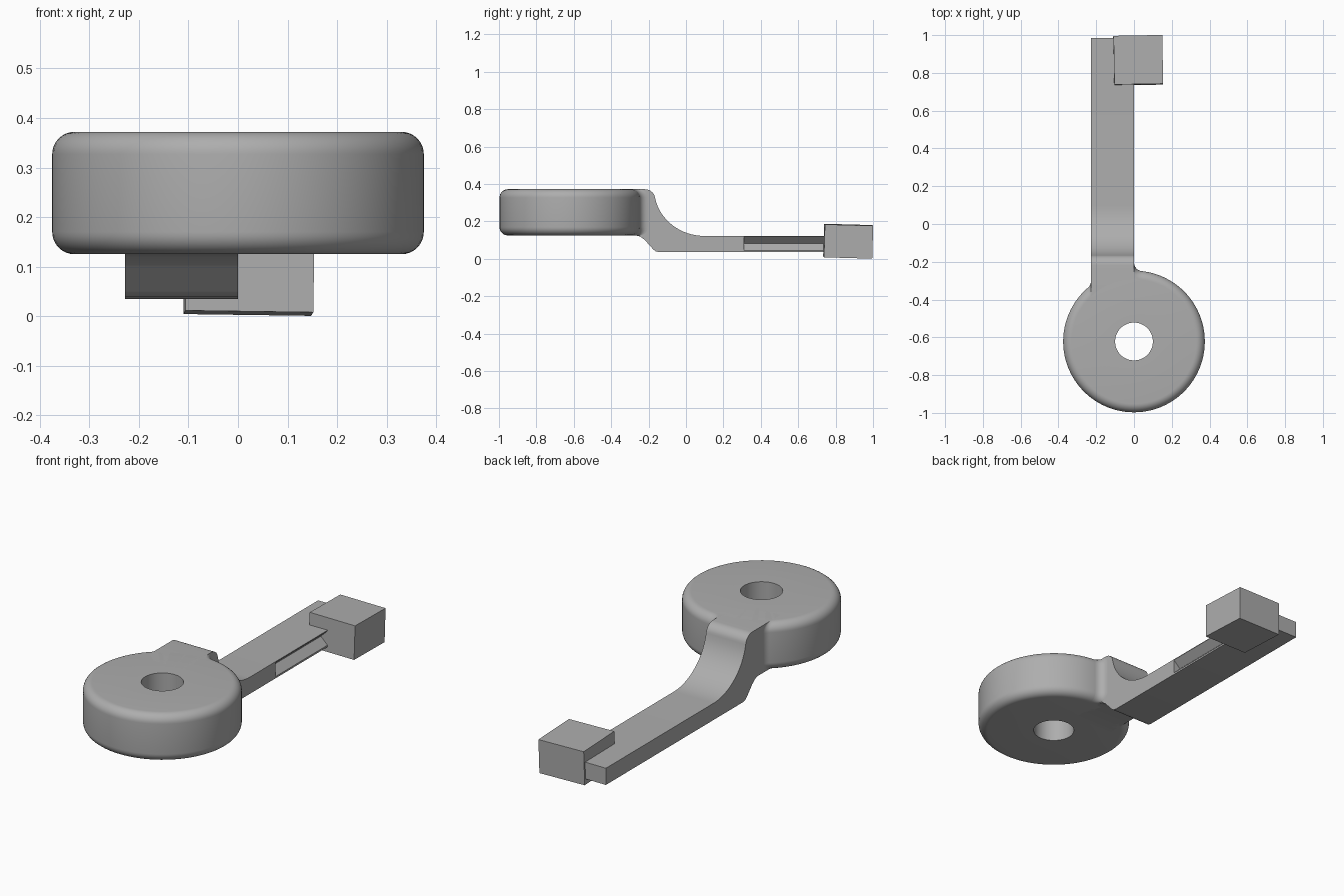
import bpy
import bmesh
from math import sin, cos, pi, sqrt, atan2, radians
from mathutils import Vector

if "Cube" in bpy.data.objects:
    bpy.data.objects.remove(bpy.data.objects["Cube"], do_unlink=True)

GREY = bpy.data.materials.new("plain grey")
GREY.use_nodes = True
COLOUR = (0.42, 0.42, 0.42, 1)
GREY.diffuse_color = COLOUR
GREY.node_tree.nodes["Principled BSDF"].inputs["Base Color"].default_value = COLOUR

HUB_Y, HUB_R, HOLE_R = -0.622, 0.375, 0.1
LOW, HIGH, ROUND = 0.125, 0.372, 0.045
ARM_LEFT, ARM_RIGHT = -0.228, 0.0


def loft(name, rings, closed=False, smooth=True):
    """Skin a list of equal point rings, capped or joined end to end."""
    bm = bmesh.new()
    loops = [[bm.verts.new(p) for p in ring] for ring in rings]
    n = len(loops[0])
    pairs = list(zip(loops, loops[1:]))
    if closed:
        pairs.append((loops[-1], loops[0]))
    else:
        bm.faces.new(loops[0])
        bm.faces.new(loops[-1])
    for a, b in pairs:
        for i in range(n):
            j = (i + 1) % n
            bm.faces.new((a[i], a[j], b[j], b[i]))
    bmesh.ops.recalc_face_normals(bm, faces=bm.faces)
    mesh = bpy.data.meshes.new(name)
    bm.to_mesh(mesh)
    bm.free()
    obj = bpy.data.objects.new(name, mesh)
    bpy.context.collection.objects.link(obj)
    mesh.materials.append(GREY)
    if smooth:
        shade(obj)
    return obj


def shade(obj):
    bpy.ops.object.select_all(action="DESELECT")
    obj.select_set(True)
    bpy.context.view_layer.objects.active = obj
    bpy.ops.object.shade_smooth_by_angle(angle=radians(35))


def arc(cx, cy, rx, ry, a0, a1, steps):
    """Points on an elliptical arc, angles in radians."""
    angles = [a0 + (a1 - a0) * i / steps for i in range(steps + 1)]
    return [(cx + rx * cos(a), cy + ry * sin(a)) for a in angles]


# Rounded rim section, as (radius, height) from bottom to top
rim = arc(HUB_R - ROUND, LOW + ROUND, ROUND, ROUND, -pi / 2, 0, 8)
rim += arc(HUB_R - ROUND, HIGH - ROUND, ROUND, ROUND, 0, pi / 2, 8)

# Hub: the section turned around the bore
section = [(HOLE_R, LOW)] + rim + [(HOLE_R, HIGH)]
turns = [2 * pi * i / 96 for i in range(96)]
loft("hub", [[(r * cos(a), HUB_Y + r * sin(a), z) for r, z in section]
             for a in turns], closed=True)

# Arm: side profile with a swept step down from the hub
side = [(-0.45, LOW), (-0.27, LOW), (-0.245, 0.119), (-0.22, 0.1),
        (-0.175, 0.05), (-0.16, 0.039), (-0.14, 0.035), (0.985, 0.035), (0.985, 0.122)]
side += arc(0.1, HIGH, 0.27, 0.25, -pi / 2, -pi + 0.2, 16)
side += arc(-0.22, 0.32, 0.055, HIGH - 0.32, 0.1, pi / 2, 7)
side += [(-0.45, HIGH)]
arm = loft("arm", [[(x, y, z) for y, z in side] for x in (ARM_LEFT, ARM_RIGHT)], smooth=False)

# V groove along the arm's side
wedge = [(0.02, 0.138), (-0.038, 0.081), (0.02, 0.025)]
cutter = loft("groove_cutter", [[(x, y, z) for x, z in wedge] for y in (0.31, 0.86)], smooth=False)
cutter.hide_render = True
cut = arm.modifiers.new("groove", "BOOLEAN")
cut.operation = "DIFFERENCE"
cut.solver = "EXACT"
cut.object = cutter
bpy.ops.object.select_all(action="DESELECT")
bpy.context.view_layer.objects.active = arm
arm.select_set(True)
bpy.ops.object.modifier_apply(modifier=cut.name)
bpy.data.objects.remove(cutter, do_unlink=True)
shade(arm)


# Blends: concave corners between the arm's sides and the rounded rim
def blend(name, edge_x, out):
    rings = []
    for r, z in rim:
        cx = edge_x + out * ROUND
        dy = sqrt((r + ROUND) ** 2 - cx ** 2)
        start = pi if out > 0 else 0
        end = atan2(-dy, -cx)
        if out > 0:
            end += 2 * pi
        ring = arc(cx, HUB_Y + dy, ROUND, ROUND, start, end, 8)
        ring.append((edge_x - out * 0.03, HUB_Y + dy - 0.1))
        rings.append([(x, y, z) for x, y in ring])
    loft(name, rings)


blend("right_blend", ARM_RIGHT, 1)
blend("left_blend", ARM_LEFT, -1)

# End block, set slightly askew
half = 0.129
square = [(-half, -half), (half, -half), (half, half), (-half, half)]
block = loft("end_block", [[(x, y, z) for x, y in square] for z in (-0.088, 0.088)], smooth=False)
block.location = Vector((0.022, 0.867, 0.094))
block.rotation_euler = (radians(-1.6), radians(0.8), radians(1))
